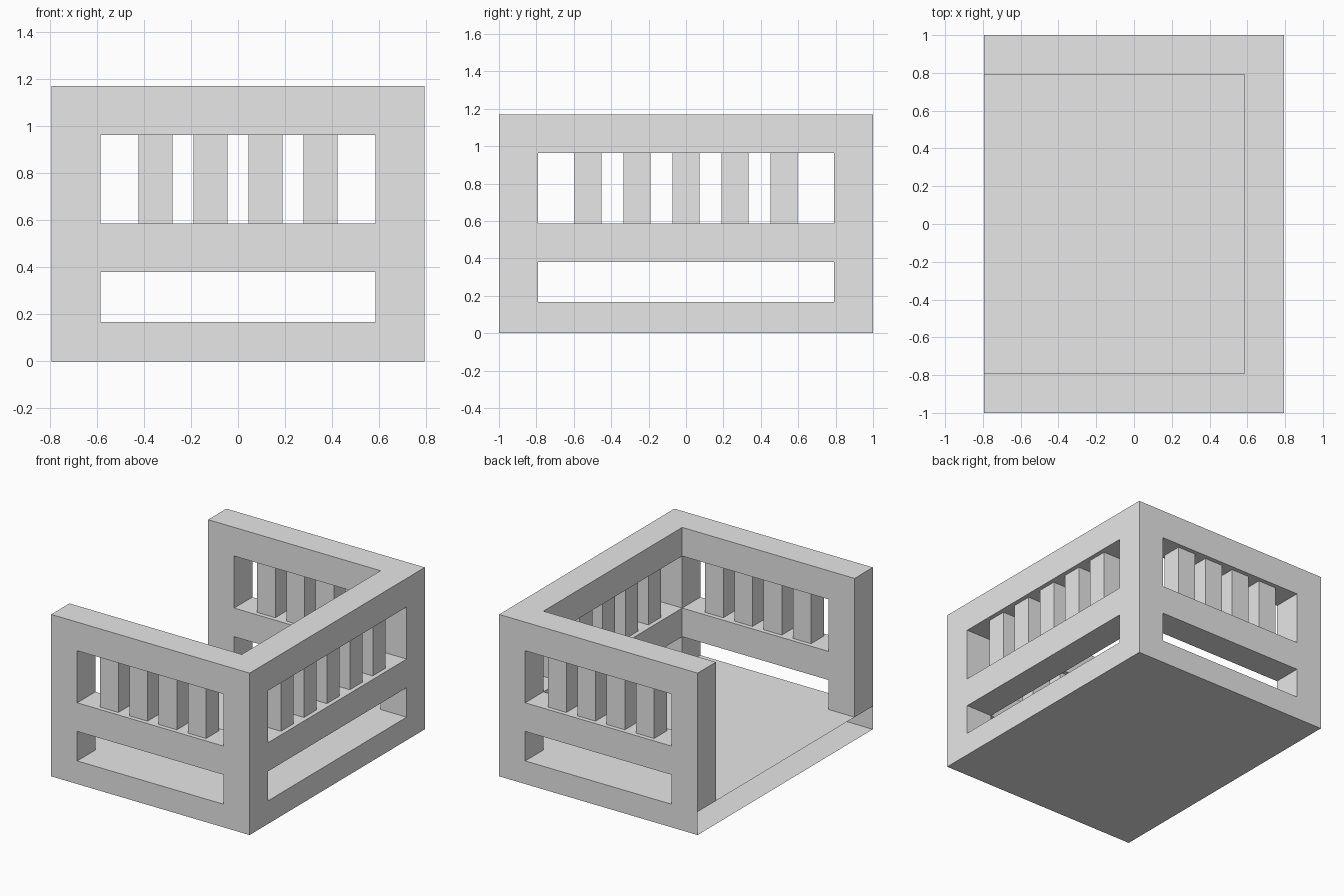
import bpy, bmesh
from mathutils import Vector

# Main dimensions
HX, HY, TOP = 0.793, 1.0, 1.17      # half width, half depth, height
WALL, FLOOR = 0.208, 0.167          # wall and floor thickness
LOW_TOP, HIGH_BOTTOM, HIGH_TOP = 0.38, 0.587, 0.963
IX, IY = HX - WALL, HY - WALL
BAR = 0.145

cube = bpy.data.objects.get("Cube")
if cube:
    bpy.data.objects.remove(cube, do_unlink=True)

grey = bpy.data.materials.new("light grey")
grey.use_nodes = True
grey.diffuse_color = (0.8, 0.8, 0.8, 1)
grey.node_tree.nodes["Principled BSDF"].inputs["Base Color"].default_value = (0.8, 0.8, 0.8, 1)


def box(name, low, high):
    """Box object spanning two opposite corners."""
    low, high = Vector(low), Vector(high)
    bm = bmesh.new()
    bmesh.ops.create_cube(bm, size=1)
    for v in bm.verts:
        v.co = Vector((low[i] + (v.co[i] + 0.5) * (high[i] - low[i]) for i in range(3)))
    mesh = bpy.data.meshes.new(name)
    bm.to_mesh(mesh)
    bm.free()
    mesh.materials.append(grey)
    obj = bpy.data.objects.new(name, mesh)
    bpy.context.collection.objects.link(obj)
    return obj


# Solid block, hollowed and pierced by window openings
frame = box("frame", (-HX, -HY, 0), (HX, HY, TOP))
cutters = [box("hollow_cutter", (-2, -IY, FLOOR), (IX, IY, 2))]
for z0, z1 in ((FLOOR, LOW_TOP), (HIGH_BOTTOM, HIGH_TOP)):
    cutters.append(box("side_window_cutter", (-IX, -2, z0), (IX, 2, z1)))
    cutters.append(box("end_window_cutter", (0, -IY, z0), (2, IY, z1)))
for cutter in cutters:
    cutter.hide_render = True
    mod = frame.modifiers.new("cut", 'BOOLEAN')
    mod.operation, mod.solver, mod.object = 'DIFFERENCE', 'EXACT', cutter

graph = bpy.context.evaluated_depsgraph_get()
carved = bpy.data.meshes.new_from_object(frame.evaluated_get(graph))
frame.modifiers.clear()
frame.data = carved
for cutter in cutters:
    bpy.data.objects.remove(cutter, do_unlink=True)

# Open the hollow floor slab along the entrance side
bm = bmesh.new()
bm.from_mesh(carved)
bm.normal_update()
entrance = [f for f in bm.faces if f.normal.x < -0.9 and f.calc_center_median().x < -HX + 0.01]
tris = bmesh.ops.triangulate(bm, faces=entrance)["faces"]
edges = {e for f in tris for e in f.edges}
verts = {v for f in tris for v in f.verts}
bmesh.ops.bisect_plane(bm, geom=list(tris) + list(edges) + list(verts), dist=0.0001,
                       plane_co=(0, 0, FLOOR), plane_no=(0, 0, 1))
slab_edge = [f for f in bm.faces
             if all(v.co.x < -HX + 0.001 and v.co.z < FLOOR + 0.001 for v in f.verts)]
bmesh.ops.delete(bm, geom=slab_edge, context='FACES')
bmesh.ops.dissolve_limit(bm, angle_limit=0.01, verts=bm.verts, edges=bm.edges)
bm.to_mesh(carved)
bm.free()


def bar(name, x, y):
    """Square upright bar filling the height of an upper window."""
    r = BAR / 2
    return box(name, (x - r, y - r, HIGH_BOTTOM), (x + r, y + r, HIGH_TOP))


# Four bars in each side wall, five in the end wall
for side, name in ((-1, "front_bar"), (1, "back_bar")):
    for i in range(4):
        bar(name, (i - 1.5) * 0.234, side * (HY - WALL / 2))
for i in range(5):
    bar("end_bar", HX - WALL / 2, (i - 2) * 0.262)
